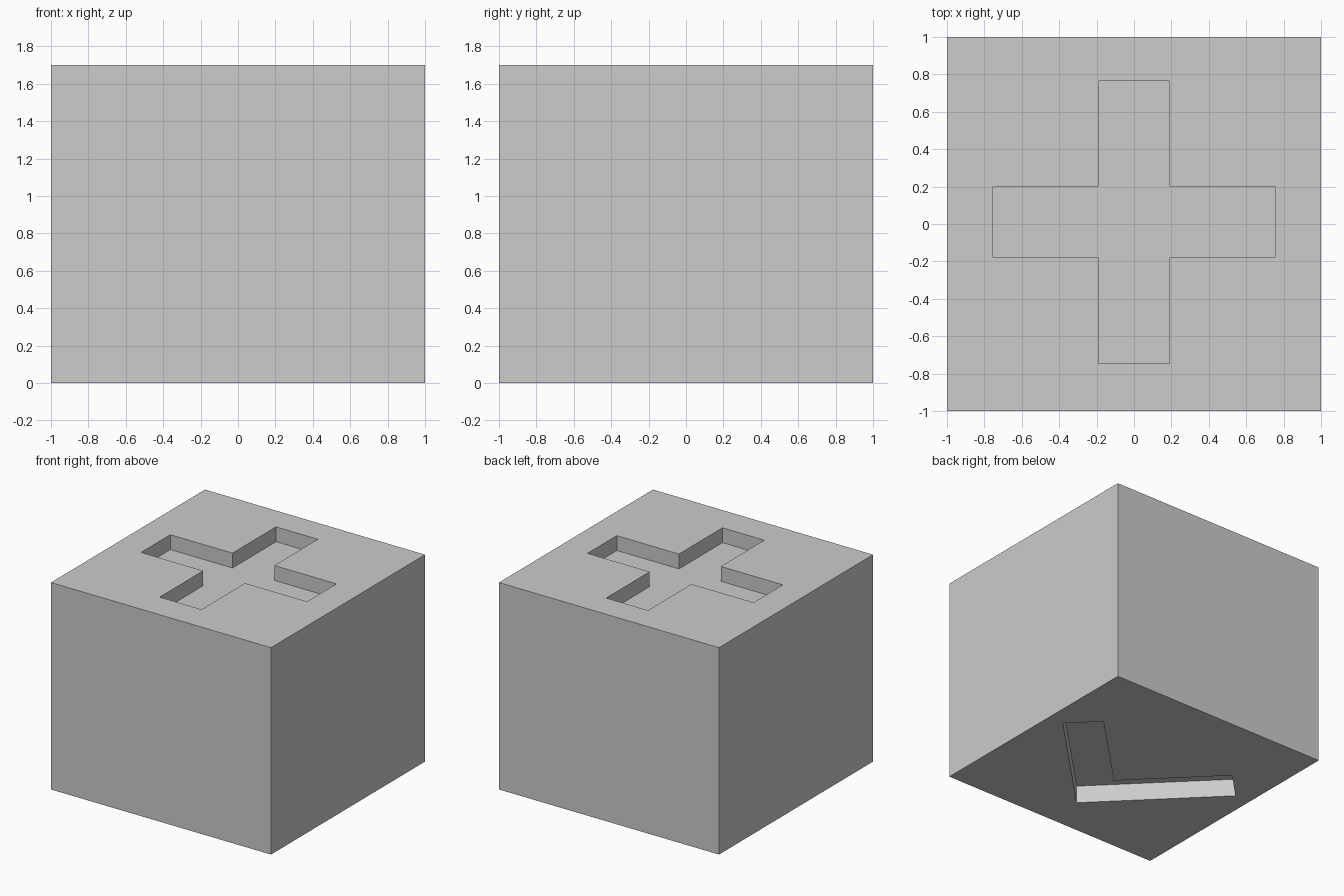
import bpy
import bmesh

old = bpy.data.objects.get("Cube")
if old:
    bpy.data.objects.remove(old, do_unlink=True)

HEIGHT = 1.7

# Single grey material
grey = bpy.data.materials.new("plain_grey")
grey.use_nodes = True
colour = (0.604, 0.604, 0.604, 1)
grey.diffuse_color = colour
grey.node_tree.nodes["Principled BSDF"].inputs["Base Color"].default_value = colour


def prism(name, outline, bottom, top):
    """Extrude a flat outline between two heights."""
    bm = bmesh.new()
    face = bm.faces.new([bm.verts.new((x, y, bottom)) for x, y in outline])
    raised = bmesh.ops.extrude_face_region(bm, geom=[face])["geom"]
    verts = [v for v in raised if isinstance(v, bmesh.types.BMVert)]
    bmesh.ops.translate(bm, verts=verts, vec=(0, 0, top - bottom))
    bmesh.ops.recalc_face_normals(bm, faces=bm.faces)
    mesh = bpy.data.meshes.new(name)
    bm.to_mesh(mesh)
    bm.free()
    mesh.materials.append(grey)
    obj = bpy.data.objects.new(name, mesh)
    bpy.context.collection.objects.link(obj)
    return obj


# Main block
block = prism("block", [(-1, -1), (1, -1), (1, 1), (-1, 1)], 0, HEIGHT)

# Plus-shaped recess in the top
arm, reach = 0.19, 0.755
front, back, low, high = -0.745, 0.765, -0.18, 0.2
right_half = [(arm, front), (arm, low), (reach, low),
              (reach, high), (arm, high), (arm, back)]
cross = right_half + [(-x, y) for x, y in reversed(right_half)]
cross_cutter = prism("cross_recess_cutter", cross, HEIGHT - 0.122, HEIGHT + 0.2)

# Chevron recess in the underside
chevron = [(0, -0.68), (0.86, 0.18), (0.64, 0.4),
           (0, -0.24), (-0.64, 0.4), (-0.86, 0.18)]
chevron_cutter = prism("chevron_recess_cutter", chevron, -0.2, 0.146)

# Cut both recesses, then drop the cutters
for cutter in (cross_cutter, chevron_cutter):
    cutter.hide_render = True
    cut = block.modifiers.new(cutter.name, "BOOLEAN")
    cut.operation = "DIFFERENCE"
    cut.solver = "EXACT"
    cut.object = cutter

bpy.context.view_layer.objects.active = block
block.select_set(True)
for name in [m.name for m in block.modifiers]:
    bpy.ops.object.modifier_apply(modifier=name)
for cutter in (cross_cutter, chevron_cutter):
    bpy.data.objects.remove(cutter, do_unlink=True)
